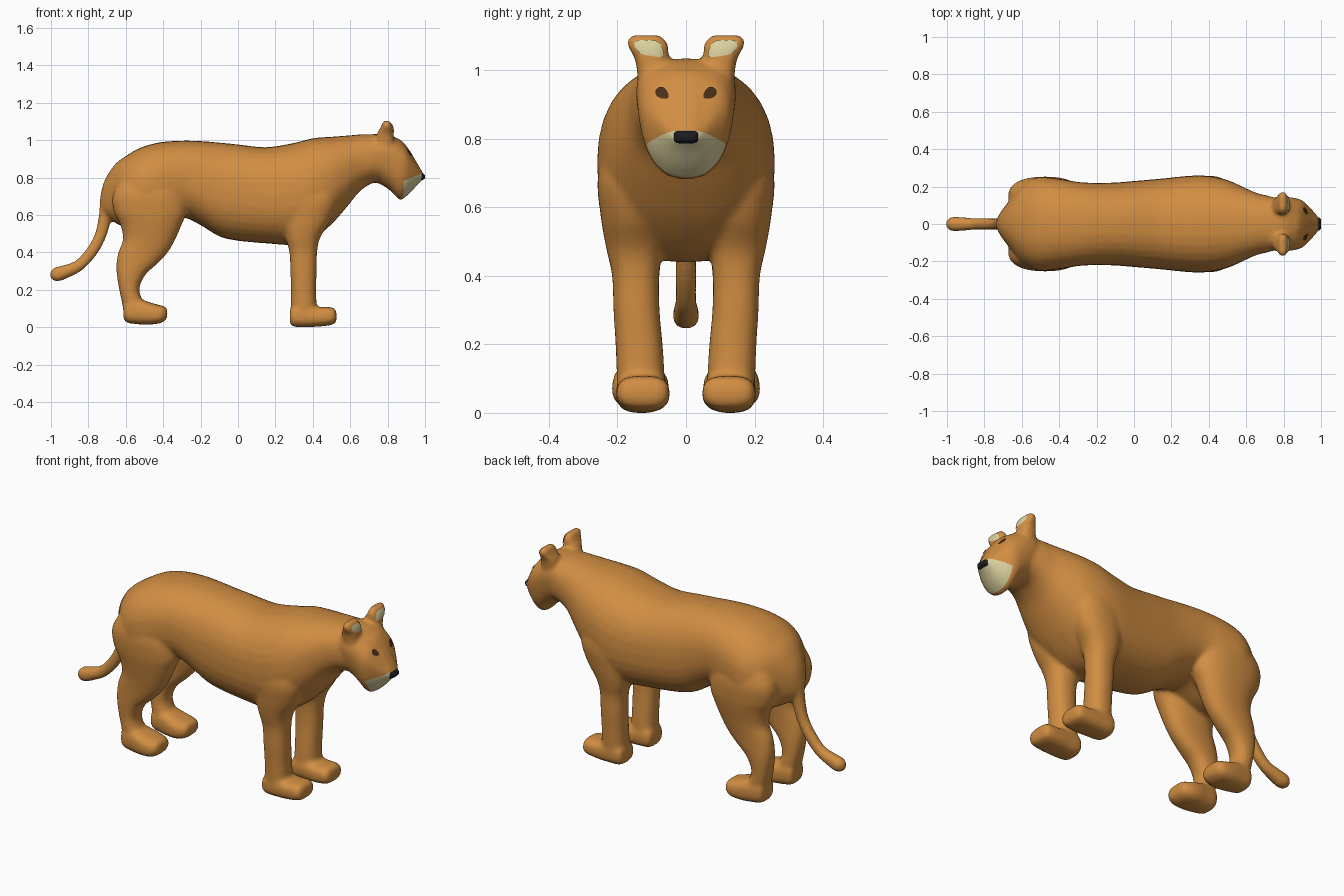
import bpy, bmesh, math
from mathutils import Vector
from mathutils.bvhtree import BVHTree

if "Cube" in bpy.data.objects:
    bpy.data.objects.remove(bpy.data.objects["Cube"])


def material(name, rgb):
    m = bpy.data.materials.new(name)
    m.diffuse_color = (*rgb, 1)
    m.use_nodes = True
    m.node_tree.nodes["Principled BSDF"].inputs["Base Color"].default_value = m.diffuse_color
    return m


TAN = material("tawny fur", (0.64, 0.27, 0.055))
CREAM = material("cream fur", (0.70, 0.63, 0.34))
DARK = material("dark brown", (0.07, 0.028, 0.01))
BLACK = material("black", (0.012, 0.012, 0.014))


def ring_x(x, z0, z1, y0, y1):
    return (Vector((x, (y0 + y1) / 2, (z0 + z1) / 2)),
            Vector((0, (y1 - y0) / 2, 0)), Vector((0, 0, (z1 - z0) / 2)))


def ring_z(z, x0, x1, y0, y1):
    return (Vector(((x0 + x1) / 2, (y0 + y1) / 2, z)),
            Vector((0, (y1 - y0) / 2, 0)), Vector(((x1 - x0) / 2, 0, 0)))


def spline(p0, p1, p2, p3, t):
    return 0.5 * (2 * p1 + (p2 - p0) * t + (2 * p0 - 5 * p1 + 4 * p2 - p3) * t * t
                  + (3 * p1 - p0 - 3 * p2 + p3) * t ** 3)


def loft(bm, rings, power=2.3, taper=0.0, side=1, steps=4, n=32):
    """Closed skin through superellipse rings, smoothed along its length."""
    smooth = []
    for i in range(len(rings) - 1):
        quad = [rings[max(0, min(len(rings) - 1, i + k))] for k in (-1, 0, 1, 2)]
        for s in range(steps):
            smooth.append([spline(*[q[j] for q in quad], s / steps) for j in range(3)])
    smooth.append(rings[-1])
    loops = []
    for c, u, v in smooth:
        loop = []
        for k in range(n):
            a = 2 * math.pi * k / n
            ca, sa = math.cos(a), math.sin(a)
            p = math.copysign(abs(ca) ** (2 / power), ca)
            q = math.copysign(abs(sa) ** (2 / power), sa)
            co = c + u * p * (1 + taper * q) + v * q
            co.y *= side
            loop.append(bm.verts.new(co))
        loops.append(loop)
    faces = [bm.faces.new(loops[0][::-1]), bm.faces.new(loops[-1])]
    for a, b in zip(loops, loops[1:]):
        for k in range(n):
            faces.append(bm.faces.new((a[k], a[(k + 1) % n], b[(k + 1) % n], b[k])))
    bmesh.ops.recalc_face_normals(bm, faces=faces)


def finish(bm, name, mats):
    me = bpy.data.meshes.new(name)
    bm.to_mesh(me)
    bm.free()
    for m in mats:
        me.materials.append(m)
    ob = bpy.data.objects.new(name, me)
    bpy.context.collection.objects.link(ob)
    for p in me.polygons:
        p.use_smooth = True
    return ob


skin = bmesh.new()

# Torso and neck: x, bottom, top, half width
torso = [(-.735, .64, .70, .02), (-.715, .60, .78, .06), (-.66, .56, .868, .135),
         (-.60, .53, .915, .21), (-.52, .51, .96, .25), (-.42, .53, .988, .245),
         (-.30, .585, .997, .225), (-.20, .545, .995, .22), (-.10, .485, .987, .222),
         (0, .462, .977, .23), (.15, .448, .962, .243), (.30, .44, .985, .258),
         (.40, .47, 1.01, .257), (.50, .55, 1.018, .235), (.58, .64, 1.024, .20),
         (.65, .725, 1.03, .168), (.72, .77, 1.032, .15), (.79, .77, 1.03, .13)]
loft(skin, [ring_x(x, b, t, -w, w) for x, b, t, w in torso], 2.35)

# Head, tapering to the chin
head = [(.68, .79, 1.02, .12), (.76, .765, 1.035, .14), (.82, .725, 1.025, .14),
        (.865, .68, 1.0, .134), (.90, .70, .965, .122), (.93, .728, .915, .096),
        (.96, .762, .862, .066), (.985, .787, .82, .038)]
loft(skin, [ring_x(x, b, t, -w, w) for x, b, t, w in head], 2.5, 0.18)

# Nose bridge
bridge = [(.84, .96, 1.012, .05), (.88, .92, .993, .05), (.92, .86, .94, .044),
          (.96, .80, .873, .038), (.99, .79, .822, .033)]
loft(skin, [ring_x(x, b, t, -w, w) for x, b, t, w in bridge], 4)

# Tail: x, z, radius
tail = [(-.66, .78, .05), (-.69, .70, .046), (-.708, .60, .036), (-.735, .49, .031),
        (-.785, .40, .031), (-.85, .33, .031), (-.92, .298, .036), (-.965, .283, .039),
        (-.99, .276, .03), (-1.003, .274, .014)]
rings = []
for i, (x, z, r) in enumerate(tail):
    a, b = tail[max(0, i - 1)], tail[min(len(tail) - 1, i + 1)]
    d = Vector((b[0] - a[0], 0, b[1] - a[1])).normalized()
    rings.append((Vector((x, 0, z)), Vector((0, r, 0)), Vector((-d.z, 0, d.x)) * r))
loft(skin, rings, 2.2)

# Legs: z, back, front, inner, outer
front_leg = [(.85, .28, .48, .10, .21), (.70, .25, .53, .06, .257), (.58, .24, .50, .06, .25),
             (.48, .255, .44, .07, .233), (.40, .275, .423, .078, .216), (.30, .28, .42, .077, .212),
             (.20, .283, .418, .068, .206), (.10, .282, .42, .062, .202), (.03, .282, .42, .06, .20)]
hind_leg = [(.85, -.58, -.35, .10, .21), (.72, -.665, -.29, .06, .25), (.62, -.665, -.275, .05, .25),
            (.55, -.63, -.30, .06, .24), (.47, -.615, -.335, .07, .225), (.40, -.64, -.375, .078, .215),
            (.34, -.65, -.43, .08, .21), (.28, -.648, -.495, .08, .206), (.20, -.635, -.528, .078, .2),
            (.12, -.618, -.50, .072, .20), (.05, -.605, -.48, .068, .20)]
# Paws: x, bottom, top, inner, outer
front_paw = [(.277, .02, .09, .075, .185), (.30, .002, .12, .06, .20), (.37, 0, .12, .054, .204),
             (.44, .004, .108, .048, .204), (.49, .01, .108, .048, .202), (.515, .018, .10, .055, .195),
             (.527, .035, .08, .075, .175)]
hind_paw = [(-.613, .05, .12, .085, .18), (-.595, .025, .15, .07, .20), (-.53, .015, .15, .06, .21),
            (-.47, .014, .132, .05, .216), (-.42, .02, .118, .055, .214), (-.39, .035, .11, .07, .20),
            (-.378, .055, .09, .09, .18)]
# Ears, leaning outward
ear = [(.96, .745, .83, .07, .14), (1.03, .742, .832, .056, .148), (1.065, .762, .828, .05, .168),
       (1.09, .772, .818, .06, .174), (1.103, .78, .81, .075, .16)]
for s in (1, -1):
    for leg in (front_leg, hind_leg):
        loft(skin, [ring_z(*r) for r in leg], 2.3, side=s)
    for paw in (front_paw, hind_paw):
        loft(skin, [ring_x(*r) for r in paw], 2.8, side=s)
    loft(skin, [ring_z(*r) for r in ear], 2.6, side=s)

# Fuse everything into one smooth skin
rough = finish(skin, "rough_body", [TAN])
remesh = rough.modifiers.new("fuse", 'REMESH')
remesh.mode = 'VOXEL'
remesh.voxel_size = 0.011
soft = rough.modifiers.new("soften", 'SMOOTH')
soft.factor, soft.iterations = 0.5, 6
fused = bmesh.new()
fused.from_object(rough, bpy.context.evaluated_depsgraph_get())
bpy.data.objects.remove(rough)

# Cream muzzle, cut cleanly out of the head
slope = Vector((-0.42, 0, 1)).normalized()
corner = Vector((.885, 0, .782))
for no in (Vector((1, 0, 0)), slope):
    fs = [f for f in fused.faces if f.calc_center_median().x > .84
          and f.calc_center_median().z < .90]
    geom = list({v for f in fs for v in f.verts}) + list({e for f in fs for e in f.edges}) + fs
    bmesh.ops.bisect_plane(fused, geom=geom, plane_co=corner, plane_no=no, dist=1e-5)
for f in fused.faces:
    d = f.calc_center_median() - corner
    f.material_index = int(d.x > 0 and d.dot(slope) < 0)
tree = BVHTree.FromBMesh(fused)
finish(fused, "body", [TAN, CREAM])


def patch(name, outline, mat, side):
    """Thin plate laid on the forward-facing skin, outline given in y, z."""
    bm = bmesh.new()
    cy = sum(p[0] for p in outline) / len(outline)
    cz = sum(p[1] for p in outline) / len(outline)

    def drop(y, z):
        hit = tree.ray_cast(Vector((2, y * side, z)), Vector((-1, 0, 0)))
        return bm.verts.new(hit[0] + hit[1] * 0.004)

    mid, n = drop(cy, cz), len(outline)
    prev = None
    for k in range(1, 6):
        loop = [drop(cy + (y - cy) * k / 5, cz + (z - cz) * k / 5) for y, z in outline]
        for i in range(n):
            j = (i + 1) % n
            bm.faces.new((prev[i], loop[i], loop[j], prev[j]) if prev else (mid, loop[i], loop[j]))
        prev = loop
    for f in bm.faces:
        f.normal_update()
        if f.normal.x < 0:
            f.normal_flip()
    finish(bm, name, [mat])


# Almond eyes and pale ear linings
eye, lining = [], []
for k in range(20):
    a = 2 * math.pi * k / 20
    u, v = .021 * math.cos(a), .015 * math.sin(a) * (1 + .3 * math.cos(a))
    eye.append((.068 + u * .8 - v * .6, .931 + u * .6 + v * .8))
    p = math.copysign(abs(math.cos(a)) ** .55, math.cos(a))
    q = math.copysign(abs(math.sin(a)) ** .55, math.sin(a))
    lining.append((.108 + .038 * p + .009 * q, 1.064 + .023 * q + .006 * p * (q < 0)))
for s, tag in ((1, "left"), (-1, "right")):
    patch(tag + "_eye", eye, DARK, s)
    patch(tag + "_ear_lining", lining, CREAM, s)

# Nose
nose = bmesh.new()
loft(nose, [ring_x(.95, .792, .822, -.036, .036), ring_x(.975, .787, .825, -.036, .036),
            ring_x(.99, .788, .822, -.034, .034), ring_x(1.0, .796, .812, -.024, .024)], 4)
finish(nose, "nose", [BLACK])
